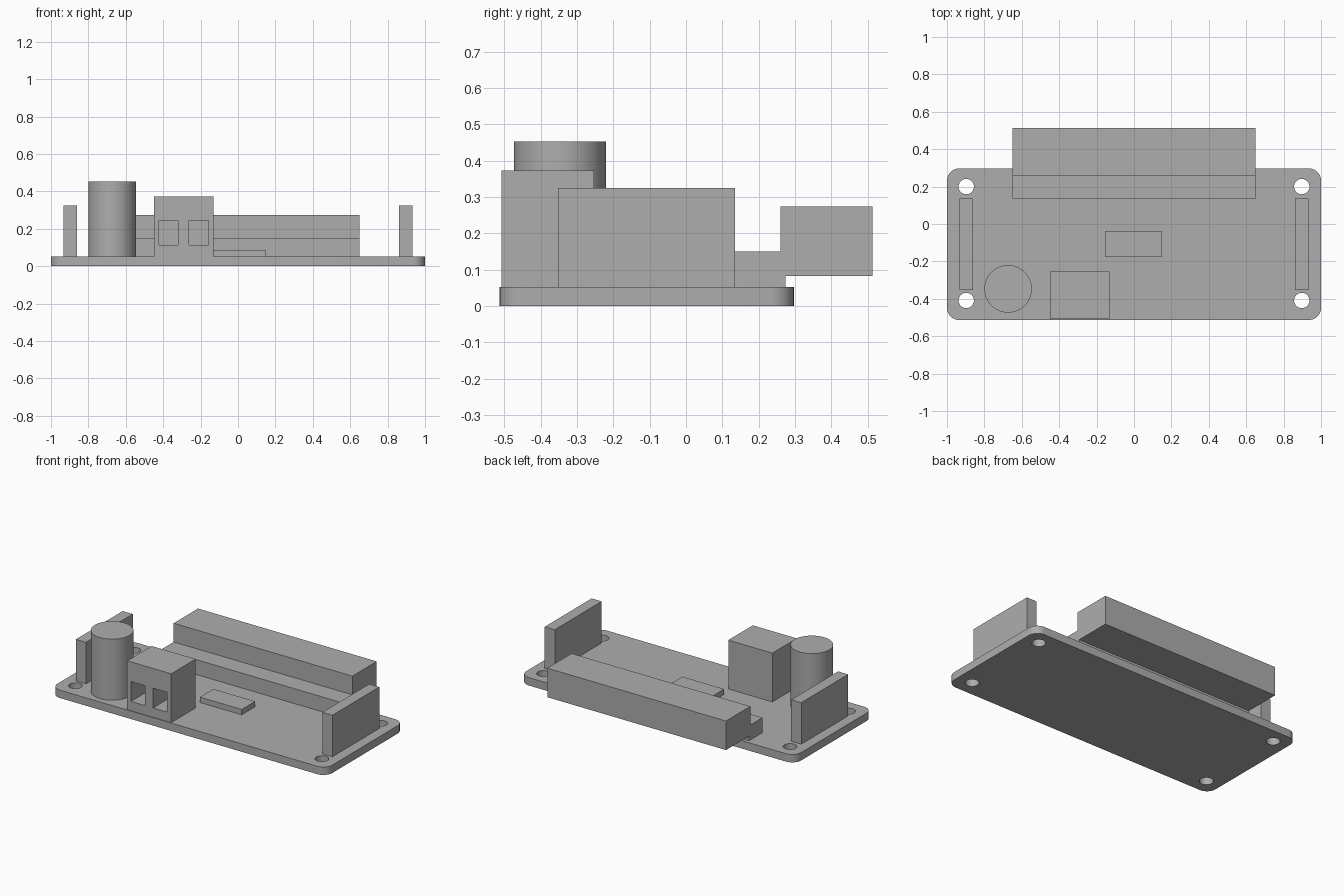
import bpy
import bmesh
from math import radians
from mathutils import Matrix, Vector

cube = bpy.data.objects.get("Cube")
if cube:
    bpy.data.objects.remove(cube, do_unlink=True)

grey = bpy.data.materials.new("plain_grey")
grey.use_nodes = True
GREY = (0.42, 0.42, 0.42, 1)
grey.diffuse_color = GREY
grey.node_tree.nodes["Principled BSDF"].inputs["Base Color"].default_value = GREY

TOP = 0.052  # upper face of the board


def finish(name, bm, smooth=False):
    bmesh.ops.recalc_face_normals(bm, faces=bm.faces)
    mesh = bpy.data.meshes.new(name)
    bm.to_mesh(mesh)
    bm.free()
    mesh.materials.append(grey)
    obj = bpy.data.objects.new(name, mesh)
    bpy.context.collection.objects.link(obj)
    if smooth:
        smooth_edges(obj)
    return obj


def smooth_edges(obj):
    bpy.ops.object.select_all(action='DESELECT')
    obj.select_set(True)
    bpy.context.view_layer.objects.active = obj
    bpy.ops.object.shade_smooth_by_angle(angle=radians(30))


def box(name, x, y, z, corner=0):
    bm = bmesh.new()
    lo, hi = Vector((x[0], y[0], z[0])), Vector((x[1], y[1], z[1]))
    size = Matrix.Diagonal((*(hi - lo), 1))
    bmesh.ops.create_cube(bm, size=1, matrix=Matrix.Translation((lo + hi) / 2) @ size)
    if corner:
        upright = [e for e in bm.edges
                   if abs(e.verts[0].co.z - e.verts[1].co.z) > 0.001]
        bmesh.ops.bevel(bm, geom=upright, offset=corner, segments=10,
                        profile=0.5, affect='EDGES')
    return finish(name, bm)


def cylinder(name, x, y, z, radius):
    bm = bmesh.new()
    bmesh.ops.create_cone(bm, cap_ends=True, segments=64, radius1=radius,
                          radius2=radius, depth=z[1] - z[0],
                          matrix=Matrix.Translation((x, y, sum(z) / 2)))
    return finish(name, bm, smooth=True)


def cut(obj, cutters):
    # Subtract each cutter, bake the result and discard the cutters
    for cutter in cutters:
        cutter.hide_render = True
        mod = obj.modifiers.new("cut", 'BOOLEAN')
        mod.operation = 'DIFFERENCE'
        mod.solver = 'EXACT'
        mod.object = cutter
    bpy.context.view_layer.update()
    baked = bpy.data.meshes.new_from_object(
        obj.evaluated_get(bpy.context.evaluated_depsgraph_get()))
    obj.modifiers.clear()
    obj.data = baked
    for cutter in cutters:
        bpy.data.objects.remove(cutter, do_unlink=True)


# Circuit board with rounded corners and four mounting holes
board = box("circuit_board", (-1, 1), (-0.513, 0.297), (0, TOP), corner=0.065)
cut(board, [cylinder("hole_cutter", x, y, (-0.1, 0.2), 0.041)
            for x in (-0.897, 0.897) for y in (-0.409, 0.2)])
smooth_edges(board)

# Upright side headers
for side, sign in (("left", 1), ("right", -1)):
    box(side + "_header", sorted((sign * 0.86, sign * 0.933)),
        (-0.352, 0.135), (TOP, 0.325))

# Tall capacitor
cylinder("capacitor", -0.673, -0.347, (TOP, 0.453), 0.127)

# Power terminal with two wire openings
terminal = box("terminal_block", (-0.45, -0.13), (-0.508, -0.254), (TOP, 0.373))
cut(terminal, [box("opening_cutter", (x, x + 0.103), (-0.6, -0.358), (0.113, 0.243))
               for x in (-0.423, -0.262)])

# Flat chip
box("chip", (-0.154, 0.151), (-0.177, -0.037), (TOP, 0.087))

# Stepped edge connector overhanging the back
profile = [(0.133, TOP), (0.133, 0.15), (0.26, 0.15), (0.26, 0.273),
           (0.513, 0.273), (0.513, 0.082), (0.274, 0.082), (0.274, TOP)]
bm = bmesh.new()
end = bm.faces.new([bm.verts.new((-0.65, y, z)) for y, z in profile])
swept = bmesh.ops.extrude_face_region(bm, geom=[end])["geom"]
bmesh.ops.translate(bm, vec=(1.3, 0, 0),
                    verts=[v for v in swept if isinstance(v, bmesh.types.BMVert)])
finish("edge_connector", bm)
